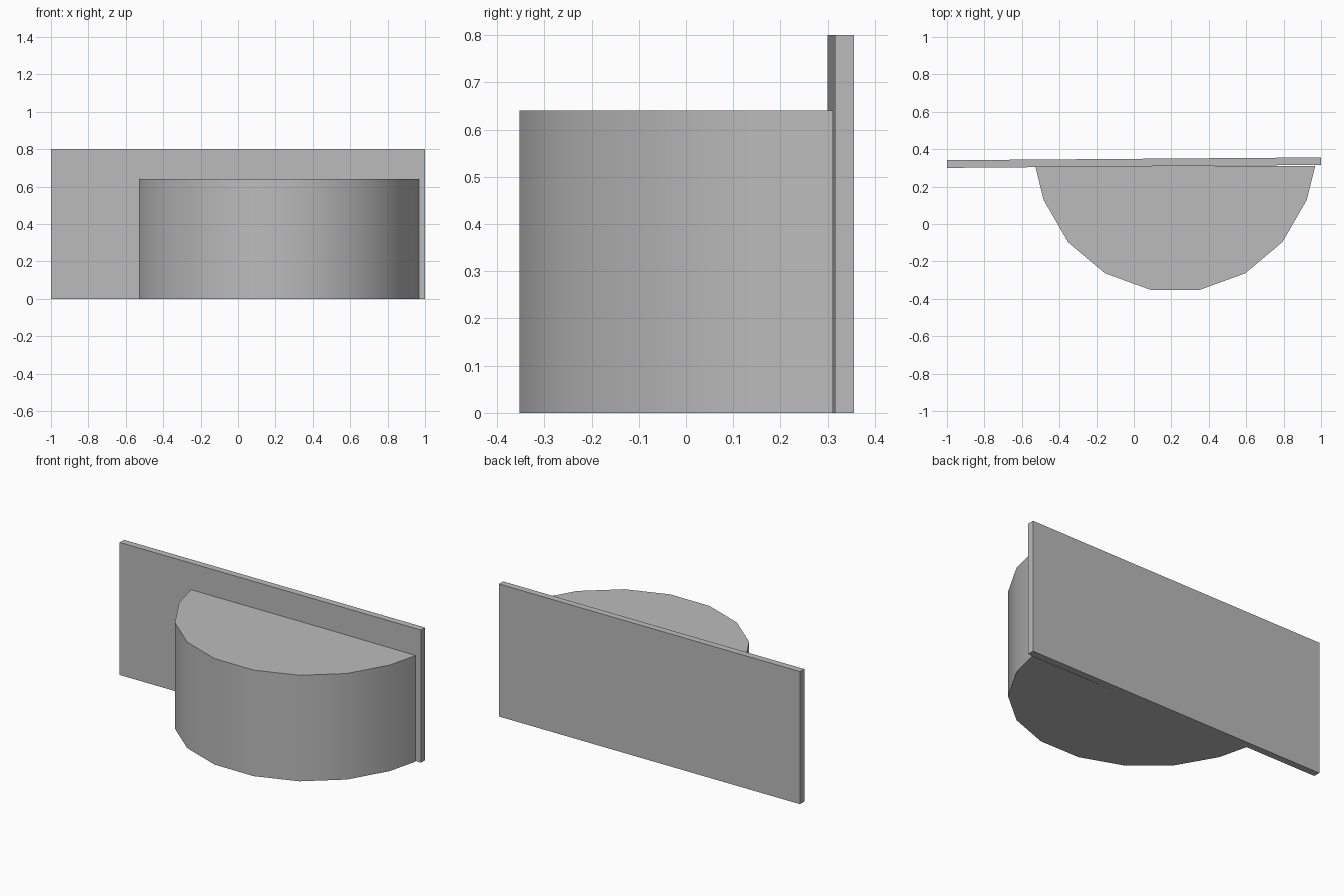
import bpy, bmesh
from math import sin, cos, radians

old = bpy.data.objects.get("Cube")
if old:
    bpy.data.objects.remove(old, do_unlink=True)

grey = bpy.data.materials.new("plain grey")
grey.use_nodes = True
colour = (0.5, 0.5, 0.5, 1)
grey.diffuse_color = colour
grey.node_tree.nodes["Principled BSDF"].inputs["Base Color"].default_value = colour


def prism(name, outline, height):
    """Extrude a plan outline straight up from the ground."""
    bm = bmesh.new()
    base = bm.faces.new([bm.verts.new((x, y, 0)) for x, y in outline])
    top = bmesh.ops.extrude_face_region(bm, geom=[base], use_keep_orig=True)
    bmesh.ops.translate(bm, vec=(0, 0, height),
                        verts=[v for v in top["geom"] if isinstance(v, bmesh.types.BMVert)])
    bmesh.ops.recalc_face_normals(bm, faces=bm.faces)
    mesh = bpy.data.meshes.new(name)
    bm.to_mesh(mesh)
    bm.free()
    mesh.materials.append(grey)
    obj = bpy.data.objects.new(name, mesh)
    bpy.context.collection.objects.link(obj)
    return obj


# Thin back panel, turned very slightly in plan
prism("back_panel", [(-1, 0.30), (1, 0.316), (1, 0.356), (-1, 0.341)], 0.8)

# Half-round body: arc of an 18-sided circle, cut flat against the panel
RADIUS, CENTRE_X, CENTRE_Y, BACK_Y = 0.749, 0.22, 0.385, 0.311
arc = [(CENTRE_X + RADIUS * cos(radians(a)), min(BACK_Y, CENTRE_Y + RADIUS * sin(radians(a))))
       for a in range(-180, 1, 20)]
body = prism("half_round_body", arc, 0.64)

# Smooth curved wall with sharp rims
bpy.ops.object.select_all(action="DESELECT")
body.select_set(True)
bpy.context.view_layer.objects.active = body
bpy.ops.object.shade_smooth_by_angle(angle=radians(30))
